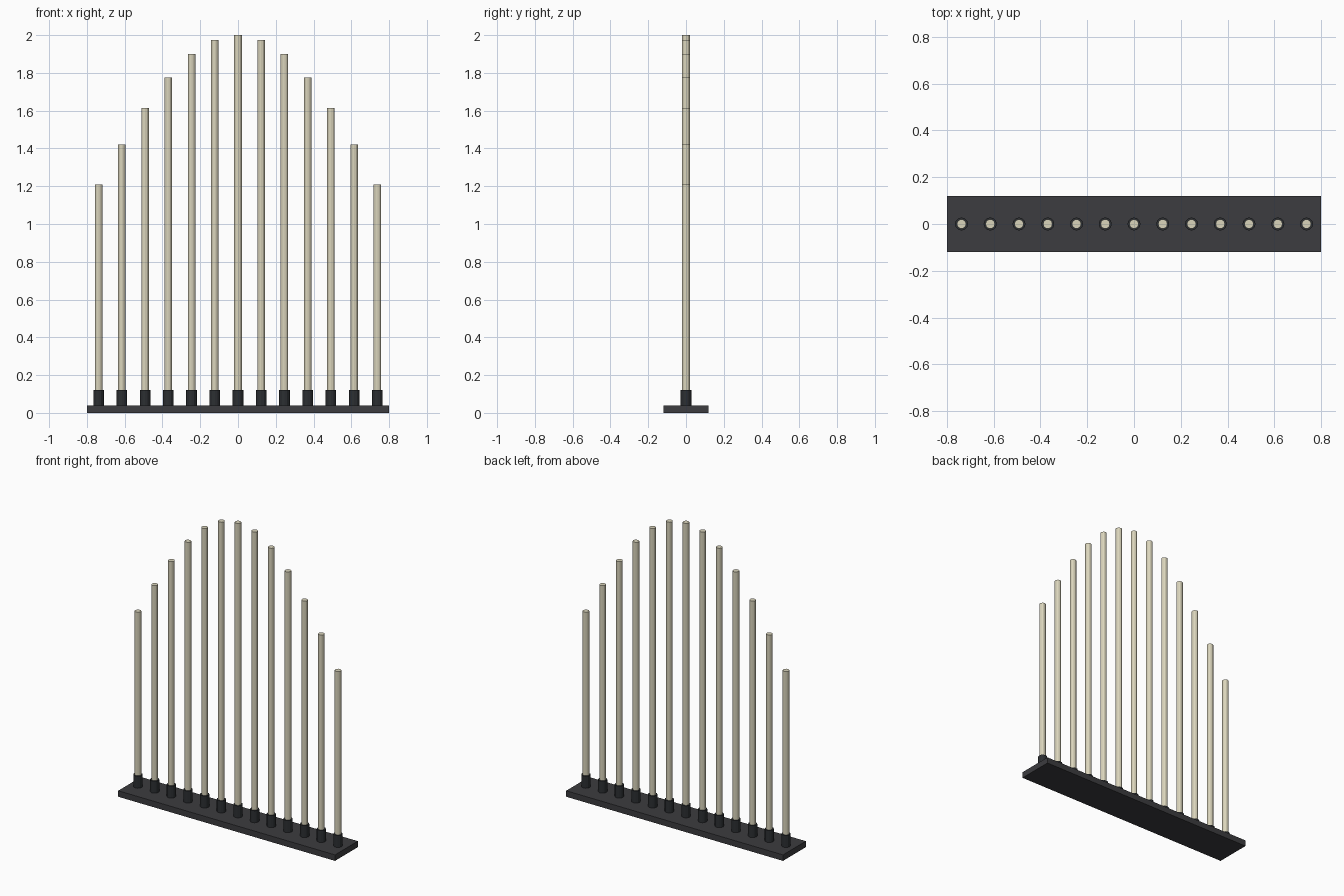
import bpy

if "Cube" in bpy.data.objects:
    bpy.data.objects.remove(bpy.data.objects["Cube"])

def material(name, color):
    m = bpy.data.materials.new(name)
    m.diffuse_color = (*color, 1)
    m.use_nodes = True
    m.node_tree.nodes["Principled BSDF"].inputs["Base Color"].default_value = m.diffuse_color
    return m

CREAM = material("cream_rod", (0.70, 0.66, 0.50))
DARK = material("dark_base", (0.045, 0.045, 0.05))
BLACK = material("black_socket", (0.025, 0.028, 0.032))

def cylinder(name, x, radius, z0, z1, mat):
    bpy.ops.mesh.primitive_cylinder_add(vertices=12, radius=radius, depth=z1 - z0,
                                        location=(x, 0, (z0 + z1) / 2))
    ob = bpy.context.object
    ob.name = name
    ob.data.materials.append(mat)

# Flat base plate
bpy.ops.mesh.primitive_cube_add(size=1, location=(0, 0, 0.02))
base = bpy.context.object
base.name = "base_plate"
base.scale = (1.6, 0.24, 0.04)
base.data.materials.append(DARK)

# Rod tops from the centre outwards, mirrored to both sides
TOPS = [2.0, 1.975, 1.90, 1.775, 1.613, 1.42, 1.21]
SPACING = 0.123

for i in range(-6, 7):
    x = i * SPACING
    cylinder(f"socket_{i + 7}", x, 0.028, 0.04, 0.12, BLACK)
    cylinder(f"rod_{i + 7}", x, 0.02, 0.04, TOPS[abs(i)], CREAM)
